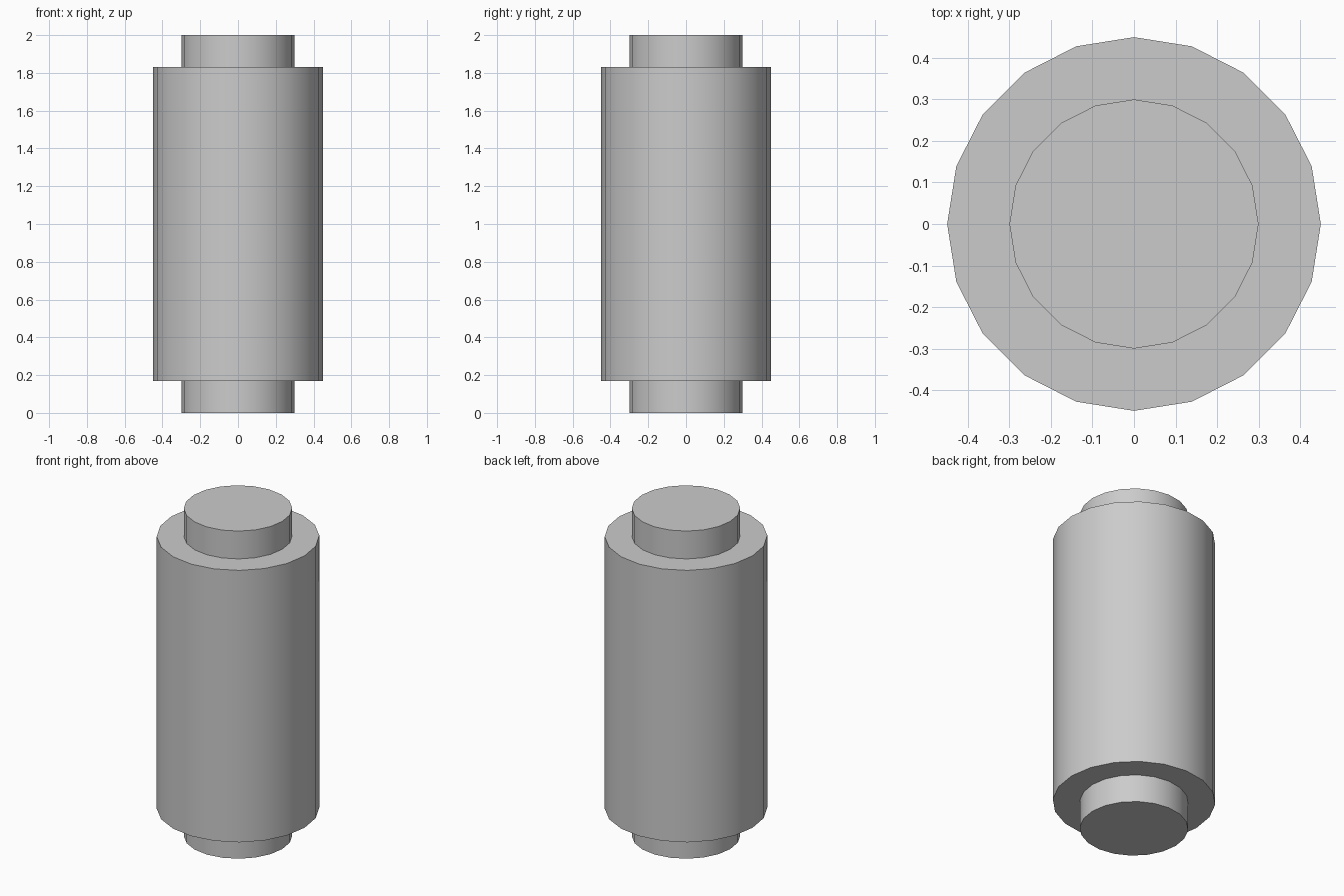
import bpy, bmesh
from math import radians, cos, sin, tau

if "Cube" in bpy.data.objects:
    bpy.data.objects.remove(bpy.data.objects["Cube"])

SIDES = 20
# Stepped profile (radius, height), bottom to top
PROFILE = [(0.30, 0.0), (0.30, 0.17), (0.45, 0.17),
           (0.45, 1.83), (0.30, 1.83), (0.30, 2.0)]


def lathe(name, profile, sides):
    bm = bmesh.new()
    rings = [[bm.verts.new((r * cos(tau * i / sides), r * sin(tau * i / sides), z))
              for i in range(sides)] for r, z in profile]
    for low, high in zip(rings, rings[1:]):
        for i in range(sides):
            j = (i + 1) % sides
            bm.faces.new((low[i], low[j], high[j], high[i]))
    # End caps
    bm.faces.new(rings[0][::-1])
    bm.faces.new(rings[-1])
    mesh = bpy.data.meshes.new(name)
    bm.to_mesh(mesh)
    bm.free()
    obj = bpy.data.objects.new(name, mesh)
    bpy.context.collection.objects.link(obj)
    return obj


# Roller drum with a short stub at each end
roller = lathe("stepped_roller", PROFILE, SIDES)
bpy.context.view_layer.objects.active = roller
roller.select_set(True)
bpy.ops.object.shade_smooth_by_angle(angle=radians(30))
